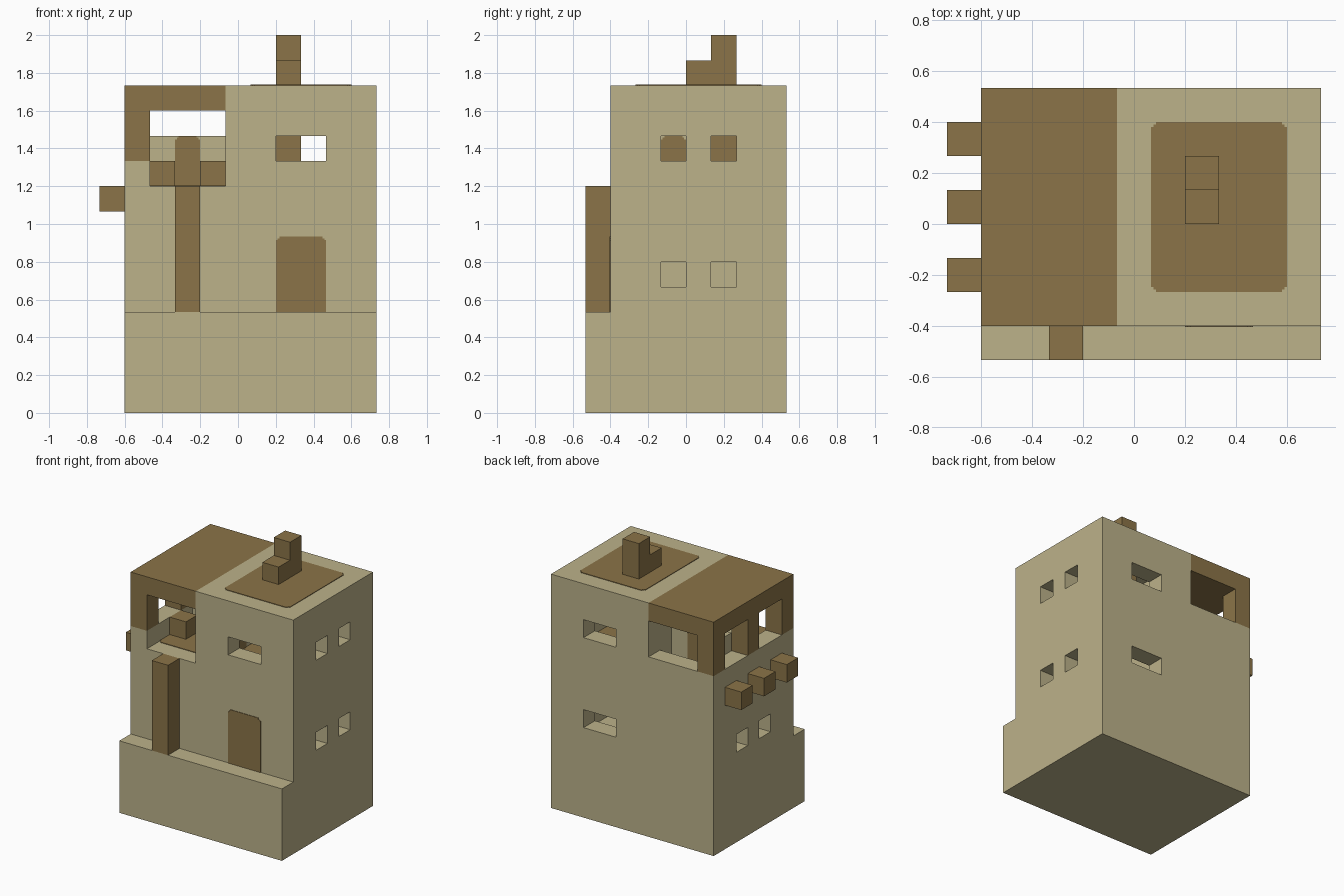
import bpy
import bmesh
from mathutils import Vector

U = 2 / 15   # one building block
THIN = 0.03  # painted plate thickness, in blocks

if "Cube" in bpy.data.objects:
    bpy.data.objects.remove(bpy.data.objects["Cube"], do_unlink=True)


def material(name, rgb):
    mat = bpy.data.materials.new(name)
    mat.use_nodes = True
    mat.diffuse_color = (*rgb, 1)
    mat.node_tree.nodes["Principled BSDF"].inputs["Base Color"].default_value = (*rgb, 1)
    return mat


TAN = material("sandy plaster", (0.503, 0.445, 0.254))
BROWN = material("brown wood", (0.258, 0.175, 0.065))


def prism(name, axis, profile, lo, hi, mat):
    """Extrude a profile, in blocks, along an axis from lo to hi."""
    bm = bmesh.new()
    verts = []
    for a, b in profile:
        co = [a, b]
        co.insert(axis, lo)
        verts.append(bm.verts.new(Vector(co) * U))
    face = bm.faces.new(verts)
    grown = bmesh.ops.extrude_face_region(bm, geom=[face])["geom"]
    shift = Vector((0, 0, 0))
    shift[axis] = (hi - lo) * U
    bmesh.ops.translate(bm, vec=shift, verts=[g for g in grown if isinstance(g, bmesh.types.BMVert)])
    bmesh.ops.recalc_face_normals(bm, faces=bm.faces)
    mesh = bpy.data.meshes.new(name)
    bm.to_mesh(mesh)
    bm.free()
    mesh.materials.append(mat)
    obj = bpy.data.objects.new(name, mesh)
    bpy.context.collection.objects.link(obj)
    return obj


def box(name, x, y, z, mat):
    return prism(name, 2, [(x[0], y[0]), (x[1], y[0]), (x[1], y[1]), (x[0], y[1])], *z, mat)


def stepped(a, b, bottom=True):
    """Rectangle profile with small stepped corners, optionally square at the bottom."""
    p = 0.07
    steps = [(0, 2 * p), (p, 2 * p), (p, p), (2 * p, p), (2 * p, 0)]
    low = steps if bottom else [(0, 0)]
    return ([(a[0] + s, b[0] + t) for s, t in low]
            + [(a[1] - s, b[0] + t) for s, t in reversed(low)]
            + [(a[1] - s, b[1] - t) for s, t in steps]
            + [(a[0] + s, b[1] - t) for s, t in reversed(steps)])


def cut(target, x, y, z):
    """Remove a box from the target."""
    cutter = box("cutter", x, y, z, TAN)
    cutter.hide_render = True
    mod = target.modifiers.new("cut", "BOOLEAN")
    mod.operation = "DIFFERENCE"
    mod.solver = "EXACT"
    mod.object = cutter
    bpy.context.view_layer.objects.active = target
    bpy.ops.object.modifier_apply(modifier=mod.name)
    bpy.data.objects.remove(cutter, do_unlink=True)


# House walls with a front ledge
house = prism("house_walls", 0, [(-4, 0), (4, 0), (4, 13), (-3, 13), (-3, 4), (-4, 4)], -4.5, 5.5, TAN)

# Terrace and rooms
cut(house, (-5, -0.5), (-3.5, 4.5), (10, 13.5))
cut(house, (-3.5, -0.5), (-3.5, 3), (9, 10.5))
cut(house, (0.5, 4.5), (-2, 3), (9, 12))
for room in ((0.5, 4.5), (-3.5, -0.5)):
    cut(house, room, (-2, 3), (4, 8))

# Windows
cut(house, (1.5, 3.5), (-3.5, -1.5), (10, 11))
for z in (5, 10):
    cut(house, (1.5, 3.5), (2.5, 4.5), (z, z + 1))
    for y in (-1, 1):
        cut(house, (4, 6), (y, y + 1), (z, z + 1))
for y in (-1, 1):
    cut(house, (-5, -3), (y, y + 1), (5, 6))

# Terrace roof and its posts
box("terrace_roof", (-4.5, -0.5), (-3, 4), (12, 13), BROWN)
for i, y in enumerate((-3, 0, 3)):
    box(f"terrace_post_{i + 1}", (-4.5, -3.5), (y, y + 1), (10, 12), BROWN)

# Beam ends on the side wall
for i, y in enumerate((-2, 0, 2)):
    box(f"beam_end_{i + 1}", (-5.5, -4.5), (y, y + 1), (8, 9), BROWN)

# Front pillar and chimney, which runs down into the upper room
box("front_pillar", (-2.5, -1.5), (-4, -3), (4, 9), BROWN)
prism("chimney", 0, [(0, 9), (2, 9), (2, 15), (1, 15), (1, 14), (0, 14)], 1.5, 2.5, BROWN)

# Terrace furniture and low dividing wall
box("terrace_stool", (-3.5, -2.5), (-1, 0), (9, 10), BROWN)
box("terrace_bench", (-1.5, -0.5), (0, 1), (9, 10), BROWN)
box("terrace_divider", (-3.5, -0.5), (1, 2), (9, 11), TAN)

# Painted doors
prism("front_door", 1, stepped((1.5, 3.5), (4, 7), False), -3 - THIN, -3, BROWN)
prism("room_door", 0, stepped((-1, 0), (9, 11), False), 0.5, 0.5 + THIN, BROWN)
for side, y in (("front", 1 - THIN), ("back", 2)):
    prism(f"divider_door_{side}", 1, stepped((-2.5, -1.5), (9, 11), False), y, y + THIN, BROWN)

# Painted floors and roof panel
prism("roof_panel", 2, stepped((0.5, 4.5), (-2, 3)), 13, 13 + THIN, BROWN)
prism("terrace_floor", 2, stepped((-3.5, -0.5), (-2, 3)), 9, 9 + THIN, BROWN)
prism("room_floor", 2, stepped((0.5, 4.5), (-2, 3)), 9, 9 + THIN, BROWN)
